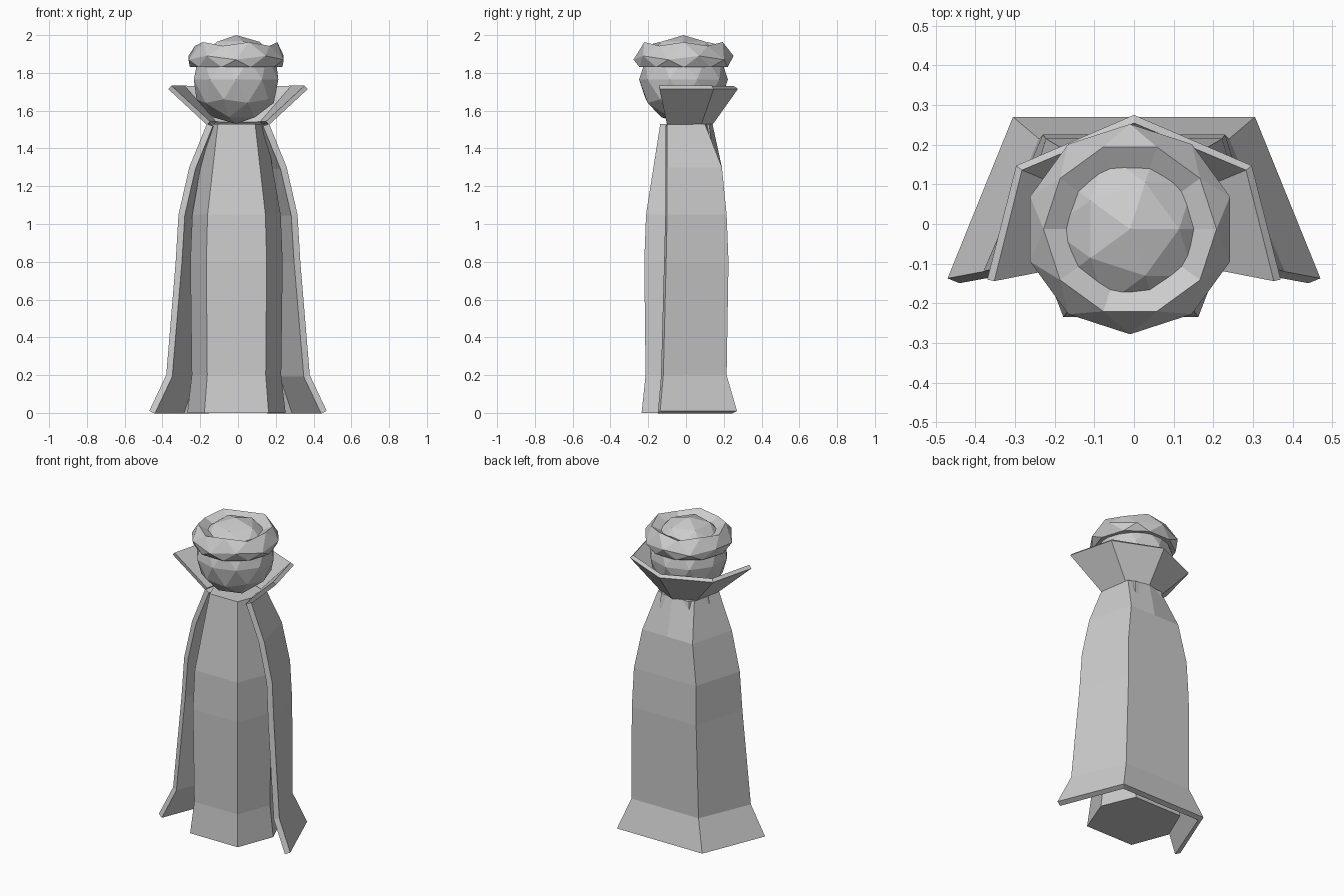
import bpy, bmesh
from math import cos, sin, pi

cube = bpy.data.objects.get("Cube")
if cube:
    bpy.data.objects.remove(cube, do_unlink=True)

stone = bpy.data.materials.new("grey_stone")
stone.use_nodes = True
GREY = (0.6, 0.6, 0.6, 1)
stone.diffuse_color = GREY
stone.node_tree.nodes["Principled BSDF"].inputs["Base Color"].default_value = GREY


def finish(name, bm):
    """Turn a bmesh into a flat-shaded object."""
    bmesh.ops.recalc_face_normals(bm, faces=bm.faces)
    mesh = bpy.data.meshes.new(name)
    bm.to_mesh(mesh)
    bm.free()
    mesh.materials.append(stone)
    obj = bpy.data.objects.new(name, mesh)
    bpy.context.collection.objects.link(obj)
    return obj


def bridge(bm, low, high, closed):
    n = len(low)
    for i in range(n if closed else n - 1):
        j = (i + 1) % n
        bm.faces.new((low[i], low[j], high[j], high[i]))


def loft(name, rings, closed=True, caps=False):
    bm = bmesh.new()
    loops = [[bm.verts.new(p) for p in ring] for ring in rings]
    for low, high in zip(loops, loops[1:]):
        bridge(bm, low, high, closed)
    if caps:
        bm.faces.new(loops[0])
        bm.faces.new(loops[-1])
    return finish(name, bm)


def shell(name, rows, thickness):
    """Open wrap around the back: rows of (z, edge x, edge y, corner x, corner y, middle y)."""
    rings = [[(-ex, ey, z), (-cx, cy, z), (0, my, z), (cx, cy, z), (ex, ey, z)]
             for z, ex, ey, cx, cy, my in rows]
    obj = loft(name, rings, closed=False)
    # Make the outer side the front, then thicken inward
    bm = bmesh.new()
    bm.from_mesh(obj.data)
    back = max(bm.faces, key=lambda f: f.calc_center_median().y)
    if back.normal.y < 0:
        bmesh.ops.reverse_faces(bm, faces=bm.faces)
    bm.to_mesh(obj.data)
    bm.free()
    solid = obj.modifiers.new("thickness", 'SOLIDIFY')
    solid.thickness = thickness
    solid.offset = -1
    return obj


# Gown: six-sided column
outline = [(-.17, -.235), (.17, -.235), (.26, 0), (.17, .21), (-.17, .21), (-.26, 0)]
profile = [(0, 1), (.2, .91), (.8, .94), (1.05, .9), (1.53, .58)]
loft("gown", [[(x * s - .008, y * s, z) for x, y in outline] for z, s in profile], caps=True)

# Cape with a flared hem
shell("cape", [
    (.01, .47, -.137, .305, .27, .27),
    (.2, .38, -.12, .24, .215, .215),
    (.8, .33, -.105, .23, .225, .225),
    (1.05, .315, -.1, .222, .215, .215),
    (1.3, .258, -.1, .18, .19, .19),
    (1.53, .165, -.1, .13, .1, .14),
], .035)

# Flared collar
shell("collar", [
    (1.525, .165, -.1, .13, .08, .14),
    (1.715, .37, -.14, .297, .147, .275),
], .025)

# Faceted head
bm = bmesh.new()
bmesh.ops.create_icosphere(bm, subdivisions=2, radius=.235)
bmesh.ops.translate(bm, verts=bm.verts, vec=(-.01, -.013, 1.765))
finish("head", bm)


# Crown: band of staggered ten-sided rings
def crown_ring(radius, z, shift, wave):
    return [(-.01 + radius * cos((i + shift) * pi / 5),
             -.013 + radius * sin((i + shift) * pi / 5),
             z + wave * (-1) ** i) for i in range(10)]


bm = bmesh.new()
rings = [(.18, 1.83, 0, 0), (.245, 1.83, 0, 0), (.265, 1.88, .5, .01),
         (.218, 1.953, 0, .01), (.14, 1.91, 0, 0)]
loops = [[bm.verts.new(p) for p in crown_ring(*r)] for r in rings]
bridge(bm, loops[0], loops[1], True)
for low, high, k in ((loops[1], loops[2], 0), (loops[2], loops[3], 1)):
    for i in range(10):
        j = (i + 1) % 10
        if k == 0:
            bm.faces.new((low[i], low[j], high[i]))
            bm.faces.new((low[j], high[j], high[i]))
        else:
            bm.faces.new((low[i], high[j], high[i]))
            bm.faces.new((low[i], low[j], high[j]))
bridge(bm, loops[3], loops[4], True)
bridge(bm, loops[4], loops[0], True)
finish("crown", bm)
